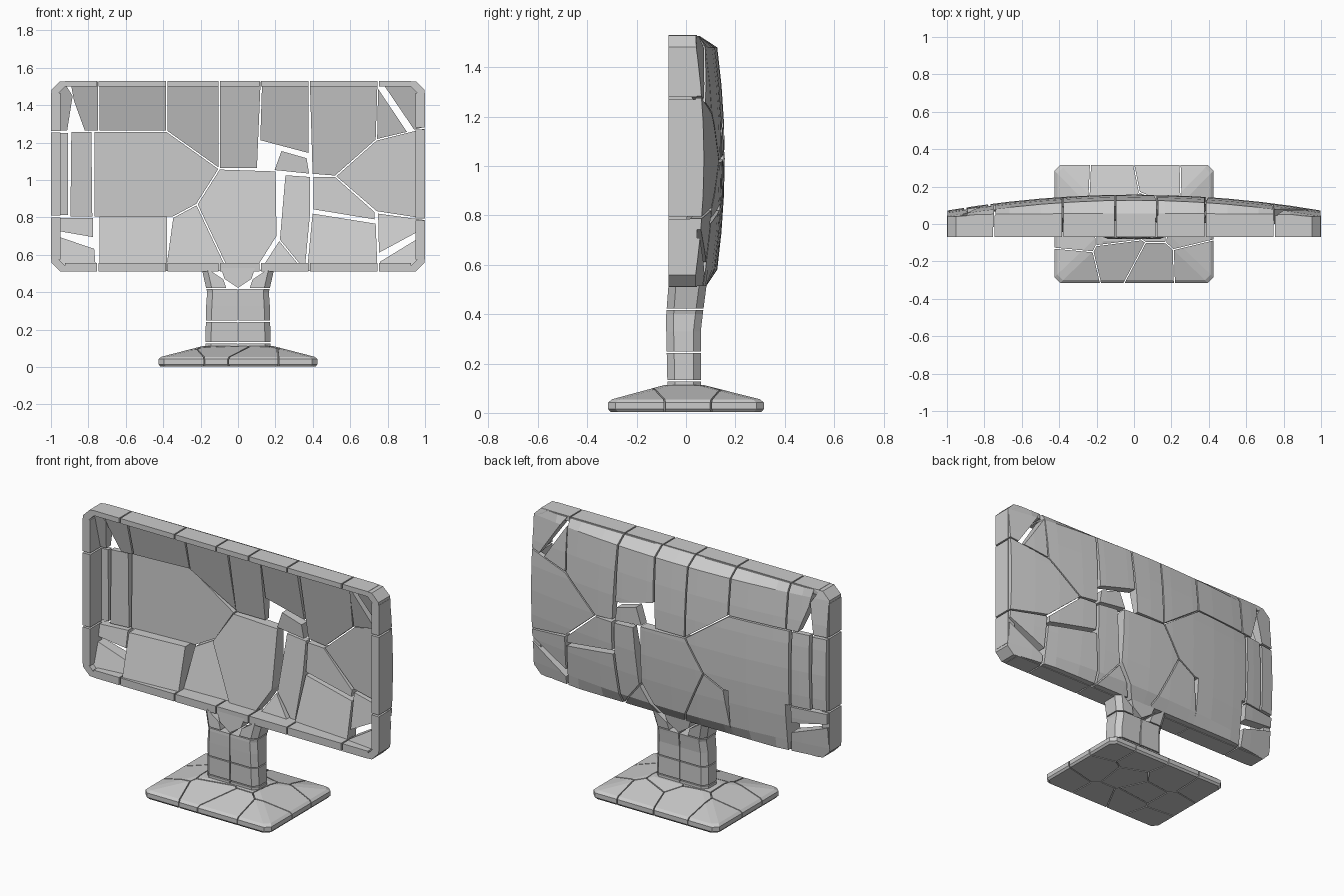
import bpy, bmesh, random
from mathutils import Vector

if "Cube" in bpy.data.objects:
    bpy.data.objects.remove(bpy.data.objects["Cube"])


def carve(src, planes, name):
    """Keep the part of a convex solid behind every (point, outward normal) plane."""
    bm = src.copy()
    for co, no in planes:
        if not bm.verts:
            break
        bmesh.ops.bisect_plane(bm, geom=bm.verts[:] + bm.edges[:] + bm.faces[:], dist=1e-5,
                               plane_co=Vector(co), plane_no=Vector(no).normalized(), clear_outer=True)
        rim = [e for e in bm.edges if e.is_boundary]
        if rim:
            bmesh.ops.holes_fill(bm, edges=rim, sides=0)
    if bm.faces:
        bmesh.ops.recalc_face_normals(bm, faces=bm.faces[:])
        me = bpy.data.meshes.new(name)
        bm.to_mesh(me)
        bpy.context.collection.objects.link(bpy.data.objects.new(name, me))
    bm.free()


def cell_planes(poly, gap=0.004):
    """Side planes of a convex x-z polygon, shrunk by a gap."""
    c = sum((Vector(p) for p in poly), Vector((0, 0))) / len(poly)
    out = []
    for i, p in enumerate(poly):
        a, b = Vector(p), Vector(poly[i - 1])
        n = Vector((b.y - a.y, a.x - b.x)).normalized()
        if n.dot(a - c) < 0:
            n = -n
        a = a - n * gap
        out.append(((a.x, 0, a.y), (n.x, 0, n.y)))
    return c, out


def rect(x0, x1, z0, z1):
    return [(x0, z0), (x1, z0), (x1, z1), (x0, z1)]


def loft(sections):
    """Solid through chamfered rectangles (half_x, y0, y1, z, chamfer)."""
    bm = bmesh.new()
    rings = []
    for h, y0, y1, z, c in sections:
        pts = [(-h + c, y0), (h - c, y0), (h, y0 + c), (h, y1 - c),
               (h - c, y1), (-h + c, y1), (-h, y1 - c), (-h, y0 + c)]
        rings.append([bm.verts.new((x, y, z)) for x, y in pts])
    for a, b in zip(rings, rings[1:]):
        for i in range(8):
            bm.faces.new((a[i - 1], a[i], b[i], b[i - 1]))
    bm.faces.new(rings[0][::-1])
    bm.faces.new(rings[-1])
    return bm


# Whole display housing: flat front, bowed back, chamfered top and bottom
rows = [0.51, 0.58, 0.73, 0.88, 1.03, 1.18, 1.33, 1.48, 1.53]


def back_y(x, z):
    y = 0.157 - 0.085 * x * x - 0.15 * (z - 1.03) ** 2
    if z > 1.5:
        y = min(y, 0.05)
    if z < 0.55:
        y = min(y, 0.08)
    return y


body = bmesh.new()
cols = [-1 + i / 6 for i in range(13)]
front = [[body.verts.new((x, -0.07, z)) for z in rows] for x in cols]
back = [[body.verts.new((x, back_y(x, z), z)) for z in rows] for x in cols]
for g in (front, back):
    for i in range(12):
        for j in range(8):
            body.faces.new((g[i][j], g[i + 1][j], g[i + 1][j + 1], g[i][j + 1]))
for i in range(12):
    for j in (0, 8):
        body.faces.new((front[i][j], front[i + 1][j], back[i + 1][j], back[i][j]))
for j in range(8):
    for i in (0, 12):
        body.faces.new((front[i][j], front[i][j + 1], back[i][j + 1], back[i][j]))
bmesh.ops.recalc_face_normals(body, faces=body.faces[:])
corners = [((sx, 0, 1.02 + sz * 0.46), (sx, 0, sz)) for sx in (-1, 1) for sz in (-1, 1)]

# Back shell shards, each a convex outline in x-z
upper = [
    [(-1, 1.26), (-0.91, 1.26), (-0.88, 1.45), (-0.93, 1.53), (-1, 1.53)],
    [(-0.92, 1.53), (-0.745, 1.53), (-0.745, 1.26), (-0.85, 1.26), (-0.88, 1.42)],
    rect(-0.745, -0.38, 1.26, 1.53),
    [(-0.38, 1.53), (-0.1, 1.53), (-0.1, 1.06), (-0.38, 1.26)],
    [(-0.1, 1.53), (0.125, 1.53), (0.105, 1.06), (-0.1, 1.06)],
    [(0.125, 1.53), (0.38, 1.53), (0.38, 1.14), (0.115, 1.21)],
    [(0.23, 1.16), (0.37, 1.12), (0.385, 1.03), (0.19, 1.05)],
    [(0.38, 1.53), (0.75, 1.53), (0.74, 1.215), (0.52, 1.02), (0.395, 1.03)],
    [(0.745, 1.5), (0.91, 1.255), (0.74, 1.215)],
    [(0.76, 1.53), (1, 1.53), (1, 1.28), (0.94, 1.265)],
]
middle = [
    rect(-1, -0.905, 0.81, 1.255),
    [(-0.895, 1.26), (-0.78, 1.26), (-0.775, 0.8), (-0.9, 0.8)],
    [(-0.77, 1.26), (-0.38, 1.26), (-0.1, 1.06), (-0.22, 0.87), (-0.35, 0.8), (-0.77, 0.8)],
    [(-0.1, 1.06), (0.205, 1.05), (0.21, 0.7), (0.09, 0.51), (-0.05, 0.51), (-0.22, 0.87)],
    [(0.25, 1.03), (0.39, 1.02), (0.39, 0.83), (0.36, 0.51), (0.22, 0.68)],
    [(0.74, 1.215), (1, 1.28), (1, 0.79), (0.74, 0.83), (0.52, 1.02)],
    [(0.4, 1.02), (0.52, 1.02), (0.735, 0.83), (0.735, 0.785), (0.4, 0.84)],
]
lower = [
    [(-0.22, 0.87), (-0.05, 0.51), (-0.39, 0.51), (-0.35, 0.8)],
    rect(-0.745, -0.375, 0.51, 0.81),
    [(-1, 0.8), (-0.77, 0.8), (-0.77, 0.69), (-1, 0.73)],
    [(-1, 0.715), (-0.765, 0.635), (-0.755, 0.51), (-1, 0.51)],
    [(0.22, 0.68), (0.36, 0.51), (0.11, 0.51)],
    [(0.395, 0.825), (0.74, 0.77), (0.75, 0.51), (0.365, 0.51)],
    [(0.745, 0.825), (1, 0.79), (1, 0.74), (0.75, 0.605)],
    [(0.755, 0.565), (1, 0.715), (1, 0.51), (0.755, 0.51)],
]
push = {("middle", 3): -0.03, ("lower", 1): -0.05}
for row, polys in (("upper", upper), ("middle", middle), ("lower", lower)):
    for i, poly in enumerate(polys):
        c, planes = cell_planes(poly)
        # sloping inner face, deepest near the middle of the display
        y = 0.1 - 0.065 * c.x ** 2 - 0.35 * (c.y - 1.03) ** 2 + push.get((row, i), 0)
        slope = (-0.13 * c.x, -1, -0.7 * (c.y - 1.03))
        carve(body, planes + corners + [((c.x, y, c.y), slope)], f"{row}_shell_shard_{i}")

# Bezel pieces around the open front
depth = [((0, 0.045, 0), (0, 1, 0))]
xs = [-0.93, -0.75, -0.38, -0.1, 0.12, 0.38, 0.75, 0.93]
for a, b in zip(xs, xs[1:]):
    for name, z0, z1 in (("top", 1.495, 1.54), ("bottom", 0.5, 0.56)):
        carve(body, cell_planes(rect(a, b, z0, z1))[1] + corners + depth, f"{name}_bezel")
for name, s, zs in (("left", -1, [0.57, 0.805, 1.258, 1.47]), ("right", 1, [0.57, 0.79, 1.275, 1.47])):
    for a, b in zip(zs, zs[1:]):
        carve(body, cell_planes(rect(0.945 * s, 1.01 * s, a, b), 0.005)[1] + corners + depth, f"{name}_bezel")
for s in (-1, 1):
    for k in (-1, 1):
        z = 1.02 + k * 0.51
        tri = [(s * 0.89, z), (s, z), (s, z - k * 0.11)]
        carve(body, cell_planes(tri, 0.002)[1] + corners + depth, "corner_bezel")

# Neck, broken into stacked halves
neck = loft([(0.175, -0.075, 0.06, 0.1, 0.03), (0.17, -0.08, 0.06, 0.33, 0.03),
             (0.165, -0.08, 0.068, 0.4, 0.03), (0.195, -0.07, 0.085, 0.53, 0.03)])
for s in (-1, 1):
    for a, b in ((0.09, 0.13), (0.13, 0.245), (0.245, 0.42)):
        carve(neck, cell_planes(rect(0, 0.3 * s, a, b), 0.003)[1], "neck_piece")
    carve(neck, cell_planes([(0.0, 0.42), (0.3 * s, 0.42), (0.3 * s, 0.55), (0.1 * s, 0.55), (0.075 * s, 0.47)],
                            0.003)[1], "neck_top_piece")
carve(neck, cell_planes([(0, 0.42), (0.075, 0.47), (0.1, 0.55), (-0.1, 0.55), (-0.075, 0.47)], 0.003)[1],
      "neck_wedge")

# Base plate, broken into Voronoi chunks
base = loft([(0.415, -0.305, 0.305, 0.003, 0.03), (0.425, -0.315, 0.315, 0.015, 0.03),
             (0.425, -0.315, 0.315, 0.042, 0.03), (0.41, -0.3, 0.3, 0.055, 0.03),
             (0.19, -0.09, 0.075, 0.112, 0.03)])
random.seed(4)
seeds = [Vector((x + random.uniform(-0.06, 0.06), y + random.uniform(-0.05, 0.05), 0))
         for x in (-0.32, -0.11, 0.11, 0.32) for y in (-0.2, 0.0, 0.2)]
for i, p in enumerate(seeds):
    cuts = [((p + q) / 2 - (q - p).normalized() * 0.003, q - p) for q in seeds if q is not p]
    carve(base, cuts, f"base_chunk_{i}")

for bm in (body, neck, base):
    bm.free()
